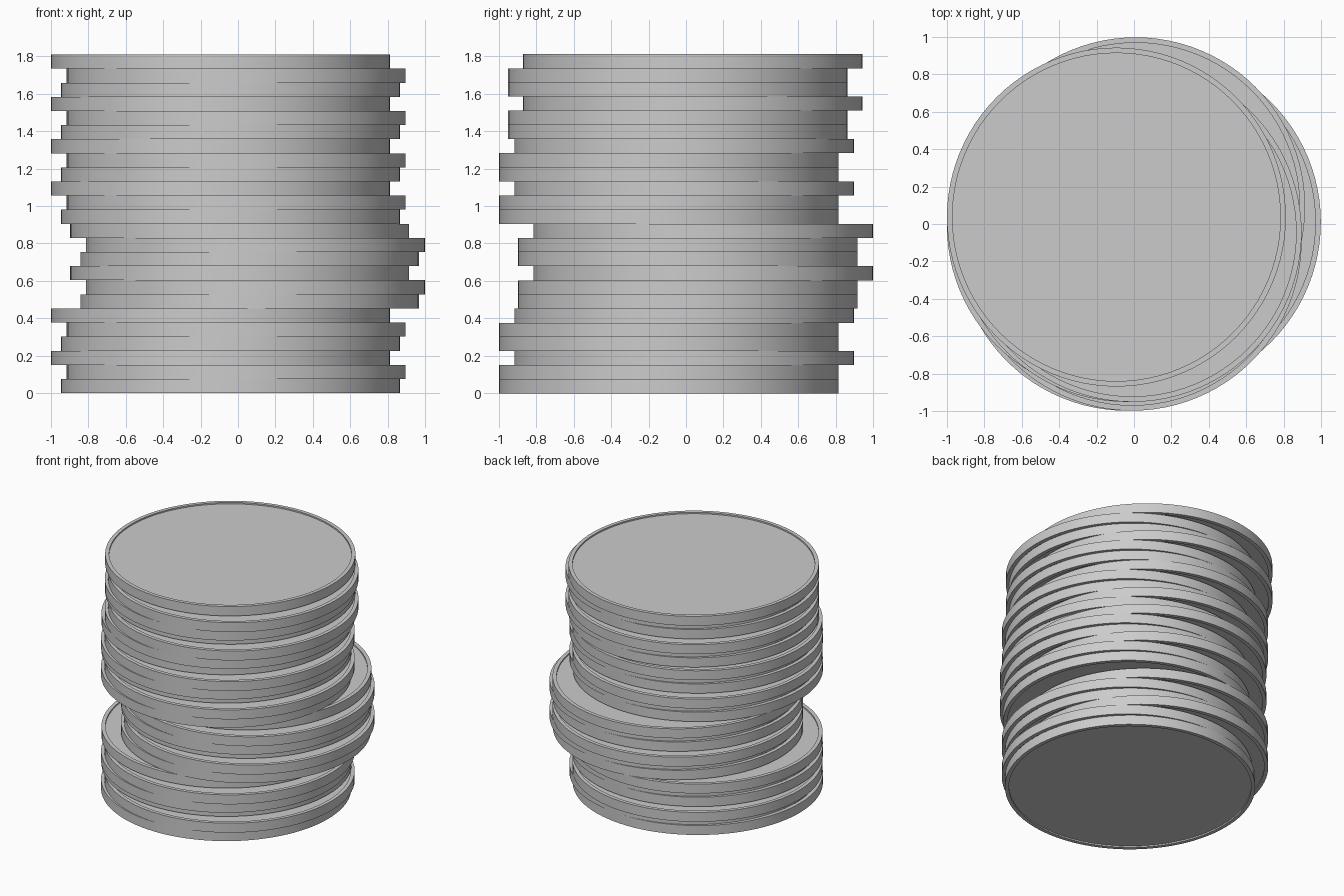
import bpy, bmesh, math

if "Cube" in bpy.data.objects:
    bpy.data.objects.remove(bpy.data.objects["Cube"])

R, RIM, N = 0.906, 0.877, 96      # outer radius, inner rim radius, sides
T, DEPTH = 1.81 / 24, 0.011       # coin thickness, face recess

# Lathe profile (radius, height) of one coin with a raised rim on both faces
PROFILE = [(RIM, DEPTH), (RIM, 0), (R, 0), (R, T), (RIM, T), (RIM, T - DEPTH)]


def coin_mesh():
    bm = bmesh.new()
    rings = [[bm.verts.new((r * math.cos(2 * math.pi * i / N),
                            r * math.sin(2 * math.pi * i / N), z))
              for i in range(N)] for r, z in PROFILE]
    for a, b in zip(rings, rings[1:]):
        for i in range(N):
            j = (i + 1) % N
            bm.faces.new((a[i], a[j], b[j], b[i]))
    bm.faces.new(rings[0][::-1])
    bm.faces.new(rings[-1])
    bmesh.ops.recalc_face_normals(bm, faces=bm.faces)
    me = bpy.data.meshes.new("coin")
    bm.to_mesh(me)
    bm.free()
    return me


# Repeating offsets of three coins, and the shift of each group of three
TRIPLE = [(-0.040, -0.092), (-0.010, -0.092), (-0.094, -0.010)]
GROUPS = [(0, 0)] * 2 + [(0.103, 0.102)] * 2 + [(0, 0)] * 2 + [(0, 0.047)] * 2

mesh = coin_mesh()
bpy.ops.object.select_all(action='DESELECT')
for g, (gx, gy) in enumerate(GROUPS):
    for k, (x, y) in enumerate(TRIPLE):
        n = g * 3 + k
        coin = bpy.data.objects.new(f"coin_{n + 1:02d}", mesh)
        coin.location = (x + gx, y + gy, n * T)
        bpy.context.collection.objects.link(coin)

# Smooth walls, sharp rim edges (the mesh is shared by all coins)
coin.select_set(True)
bpy.context.view_layer.objects.active = coin
bpy.ops.object.shade_smooth_by_angle(angle=math.radians(30))
